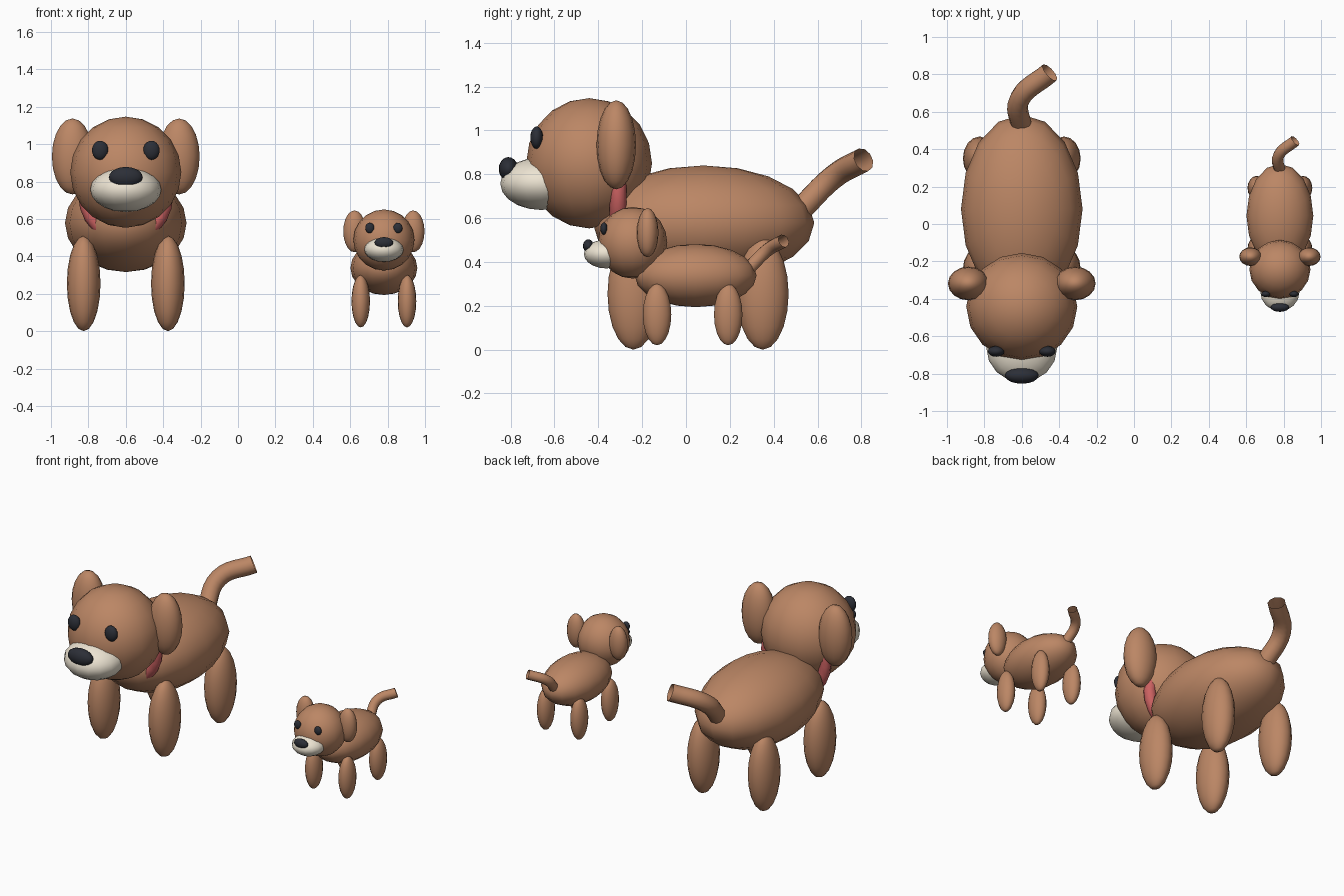
import bpy
from mathutils import Vector

if "Cube" in bpy.data.objects:
    bpy.data.objects.remove(bpy.data.objects["Cube"])


def material(name, rgb):
    m = bpy.data.materials.new(name)
    m.diffuse_color = (*rgb, 1)
    m.use_nodes = True
    m.node_tree.nodes["Principled BSDF"].inputs["Base Color"].default_value = m.diffuse_color
    return m


FUR = material("fur", (0.50, 0.24, 0.13))
CREAM = material("cream", (0.85, 0.78, 0.65))
DARK = material("dark", (0.025, 0.028, 0.038))
RED = material("red", (0.60, 0.12, 0.12))


def finish(obj, name, mat):
    obj.name = name
    obj.data.materials.append(mat)
    bpy.ops.object.shade_smooth()
    return obj


def build_dog(prefix, origin, s, collar):
    origin = Vector(origin)

    def place(p):
        return origin + Vector(p) * s

    def ball(part, center, radii, mat=FUR):
        bpy.ops.mesh.primitive_uv_sphere_add(segments=16, ring_count=10, radius=1,
                                             location=place(center))
        obj = bpy.context.object
        obj.scale = Vector(radii) * s
        finish(obj, f"{prefix}_{part}", mat)

    # torso, head and face
    ball("body", (0, 0.08, 0.578), (0.325, 0.505, 0.262))
    ball("head", (0, -0.442, 0.85), (0.297, 0.287, 0.297))
    ball("muzzle", (0, -0.66, 0.757), (0.19, 0.187, 0.12), CREAM)
    ball("nose", (0, -0.81, 0.824), (0.09, 0.044, 0.054), DARK)

    # mirrored pairs
    for side, x in (("left", 1), ("right", -1)):
        ball(f"{side}_eye", (x * 0.137, -0.681, 0.967), (0.044, 0.029, 0.051), DARK)
        ball(f"{side}_ear", (x * 0.285, -0.318, 0.934), (0.11, 0.09, 0.203))
        ball(f"front_{side}_leg", (x * 0.225, -0.24, 0.255), (0.09, 0.118, 0.255))
        ball(f"back_{side}_leg", (x * 0.225, 0.35, 0.255), (0.09, 0.118, 0.255))

    # collar ring around the neck
    if collar:
        bpy.ops.mesh.primitive_torus_add(location=place((0, -0.31, 0.72)),
                                         rotation=(1.5708, 0, 0),
                                         major_radius=0.215 * s, minor_radius=0.038 * s,
                                         major_segments=24, minor_segments=8)
        finish(bpy.context.object, f"{prefix}_collar", RED)

    # curved open tube for the tail
    curve = bpy.data.curves.new(f"{prefix}_tail", 'CURVE')
    curve.dimensions = '3D'
    curve.bevel_depth = 0.056 * s
    curve.bevel_resolution = 3
    curve.resolution_u = 6
    path = [(0, 0.51, 0.625), (-0.01, 0.67, 0.785), (0.15, 0.81, 0.866)]
    spline = curve.splines.new('BEZIER')
    spline.bezier_points.add(len(path) - 1)
    for bp, p in zip(spline.bezier_points, path):
        bp.co = place(p)
        bp.handle_left_type = bp.handle_right_type = 'AUTO'
    tail = bpy.data.objects.new(f"{prefix}_tail", curve)
    bpy.context.collection.objects.link(tail)
    curve.materials.append(FUR)


build_dog("big_dog", (-0.6, 0, 0), 1.0, True)
build_dog("puppy", (0.78, 0, 0.02), 0.55, False)
